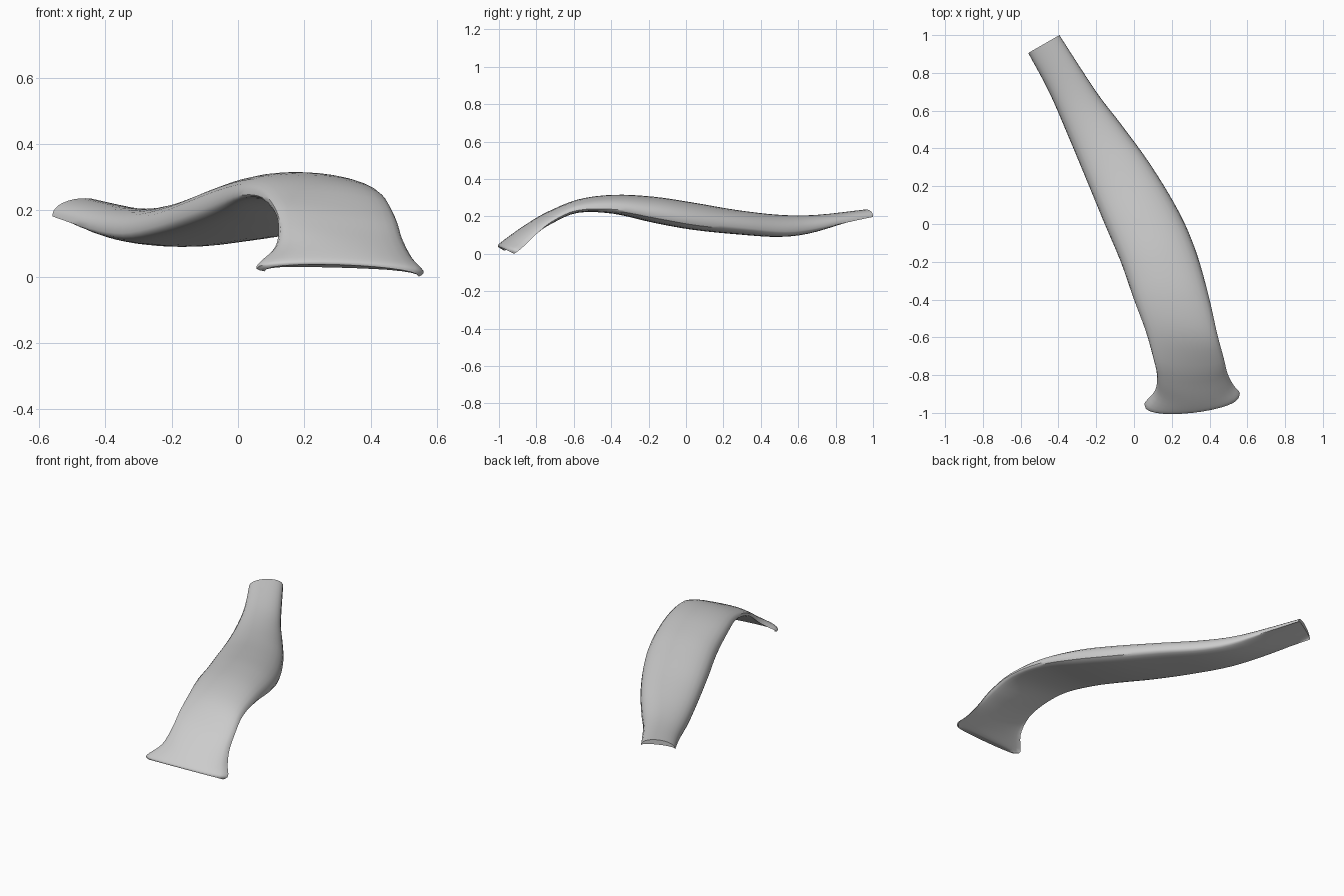
import bpy, bmesh, math
from mathutils import Vector

if "Cube" in bpy.data.objects:
    bpy.data.objects.remove(bpy.data.objects["Cube"])

# Stations along the strip: left rim, right rim, (crown height, belly height, forward lean)
STATIONS = [
    ((-.56, .905, .188), (-.395, 1.0, .203), (.242, .213, 0)),
    ((-.45, .70, .152), (-.20, .70, .142), (.214, .125, 0)),
    ((-.35, .47, .137), (-.07, .53, .125), (.214, .097, 0)),
    ((-.25, .23, .157), (.09, .31, .145), (.240, .110, 0)),
    ((-.155, 0, .190), (.24, .06, .172), (.281, .135, 0)),
    ((-.07, -.20, .224), (.33, -.15, .208), (.311, .172, 0)),
    ((0, -.40, .250), (.395, -.38, .243), (.321, .220, 0)),
    ((.06, -.56, .250), (.44, -.58, .238), (.294, .226, .015)),
    ((.10, -.70, .220), (.475, -.71, .182), (.222, .172, .045)),
    ((.122, -.80, .165), (.495, -.79, .120), (.150, .120, .07)),
    ((.112, -.88, .095), (.525, -.85, .062), (.095, .072, .08)),
    ((.055, -.95, .037), (.56, -.895, .022), (.056, .036, .073)),
    ((.08, -.97, .022), (.545, -.92, .006), (.042, .035, .053)),
]
STEPS, ARC = 4, 14


def spline(pts, i, t):
    """Smooth interpolation between neighbouring stations."""
    a, b, c, d = (Vector(pts[min(max(i + k, 0), len(pts) - 1)]) for k in (-1, 0, 1, 2))
    return .5 * (2 * b + (c - a) * t + (2 * a - 5 * b + 4 * c - d) * t ** 2
                 + (3 * b - a - 3 * c + d) * t ** 3)


def section(left, right, depth):
    """Closed section: full arched top and a flatter underside."""
    mid, half = (left + right) / 2, (right - left) / 2
    top, under, lean = depth
    rise = Vector((0, -lean, top - mid.z))
    drop = Vector((0, -lean * .35, under - mid.z))
    ring = []
    for k in range(ARC + 1):
        a = math.pi * k / ARC
        ring.append(mid - half * math.cos(a) + rise * max(0, math.sin(a)) ** .85)
    for k in range(ARC - 1, 0, -1):
        a = math.pi * k / ARC
        ring.append(mid - half * math.cos(a) + drop * math.sin(a) ** .75)
    return ring


# Loft the strip
bm = bmesh.new()
columns = list(zip(*STATIONS))
rings = []
last = len(STATIONS) - 1
for s in range(last * STEPS + 1):
    i = min(s // STEPS, last - 1)
    t = s / STEPS - i
    rings.append([bm.verts.new(p) for p in section(*(spline(c, i, t) for c in columns))])
n = len(rings[0])
for a, b in zip(rings, rings[1:]):
    for k in range(n):
        bm.faces.new((a[k], a[(k + 1) % n], b[(k + 1) % n], b[k]))

# Close both ends with strips of faces between top and underside
for ring in (rings[0], rings[-1]):
    for k in range(ARC):
        face = [ring[k], ring[k + 1], ring[(n - k - 1) % n], ring[(n - k) % n]]
        bm.faces.new(list(dict.fromkeys(face)))
bmesh.ops.recalc_face_normals(bm, faces=bm.faces)

# Rest on the ground
low = min(v.co.z for v in bm.verts)
bmesh.ops.translate(bm, verts=bm.verts, vec=(0, 0, -low))
mesh = bpy.data.meshes.new("curved_strip")
bm.to_mesh(mesh)
bm.free()

strip = bpy.data.objects.new("curved_strip", mesh)
bpy.context.collection.objects.link(strip)
grey = bpy.data.materials.new("light_grey")
grey.diffuse_color = (.6, .6, .6, 1)
grey.use_nodes = True
grey.node_tree.nodes["Principled BSDF"].inputs["Base Color"].default_value = grey.diffuse_color
mesh.materials.append(grey)

bpy.context.view_layer.objects.active = strip
strip.select_set(True)
bpy.ops.object.shade_smooth_by_angle(angle=math.radians(40))
